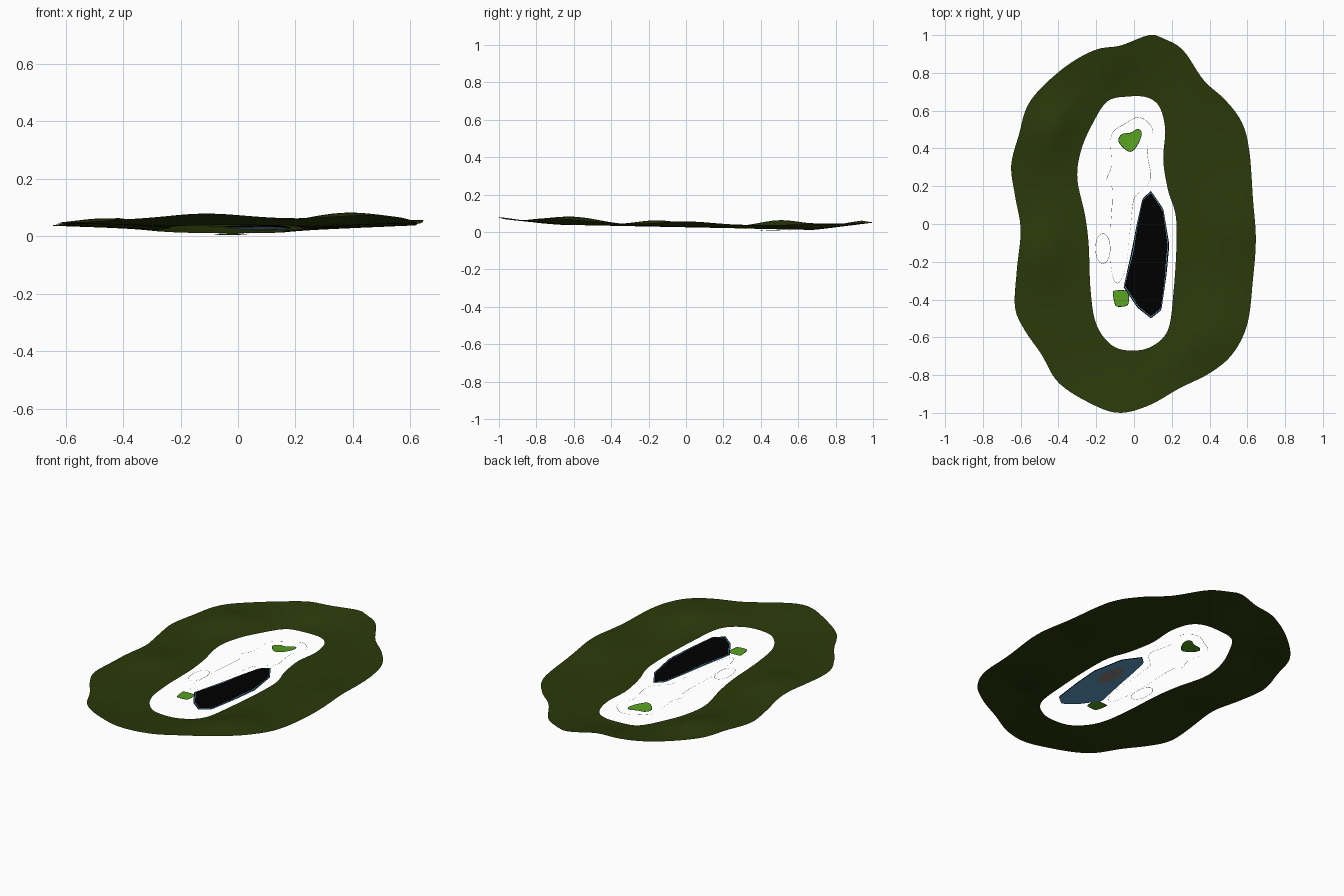
import bpy, bmesh, math
from mathutils import Vector

cube = bpy.data.objects.get("Cube")
if cube:
    bpy.data.objects.remove(cube, do_unlink=True)


def material(name, r, g, b):
    mat = bpy.data.materials.new(name)
    mat.use_nodes = True
    mat.diffuse_color = (r, g, b, 1)
    mat.node_tree.nodes["Principled BSDF"].inputs["Base Color"].default_value = (r, g, b, 1)
    return mat


dark_green = material("dark_green", .024, .041, .003)
bright_green = material("bright_green", .098, .36, .014)
black = material("black", 0, 0, 0)
light_blue = material("light_blue", .11, .35, .58)
tan = material("tan", .26, .24, .22)
grey = material("grey", .2, .2, .2)


def resample(points, count, smooth=True):
    """Closed loop through the points, evenly spaced along its length."""
    pts = [Vector(p) for p in points]
    n = len(pts)
    dense = []
    for i in range(n):
        a, b, c, d = (pts[(i + k) % n] for k in (-1, 0, 1, 2))
        for s in range(12):
            t = s / 12
            if smooth:
                p = b + (c - a) * t / 2 + (a - b * 2.5 + c * 2 - d / 2) * t * t
                p += (b * 1.5 - a / 2 - c * 1.5 + d / 2) * t ** 3
            else:
                p = b.lerp(c, t)
            dense.append(p)
    dense.append(dense[0])
    steps = [(q - p).length for p, q in zip(dense, dense[1:])]
    spacing = sum(steps) / count
    loop, travelled = [], 0
    for p, q, step in zip(dense, dense[1:], steps):
        while len(loop) < count and len(loop) * spacing <= travelled + step:
            loop.append(p.lerp(q, (len(loop) * spacing - travelled) / step))
        travelled += step
    return loop


def ground(p):
    """Height of the gently sloping hollow inside the banks."""
    dip = math.exp(-((p.x + .03) ** 2 + (p.y - .47) ** 2) / .0144)
    return .025 - .02 * p.y - .0126 * dip


# Mounds on the bank: x, y, height, radius
mounds = [(.38, -.6, .037, .2), (-.12, -1, .014, .18), (-.4, .5, .037, .16),
          (-.45, -.15, .028, .16), (-.1, .9, .014, .15), (.6, 0, .02, .2)]


def bank(p, t):
    """Height of the bank at fraction t from the inner to the outer edge."""
    z = ground(p) + t * (.012 + .012 * p.y + .02 * p.y ** 2)
    for x, y, height, radius in mounds:
        away = (p.x - x) ** 2 + (p.y - y) ** 2
        z += min(1, t * 2) * height * math.exp(-away / radius ** 2)
    return z


def sheet(name, outer, inner, rings, height, mat, flip=False):
    """Skin between two matching loops, with its height from a function."""
    bm = bmesh.new()
    rows = []
    for r in range(rings + 1):
        t = r / rings
        row = []
        for a, b in zip(outer, inner):
            p = a.lerp(b, t)
            row.append(bm.verts.new((p.x, p.y, height(p, 1 - t))))
        rows.append(row)
    n = len(outer)
    for a, b in zip(rows, rows[1:]):
        for i in range(n):
            j = (i + 1) % n
            face = bm.faces.new((a[i], a[j], b[j], b[i]))
            face.smooth = True
    bmesh.ops.remove_doubles(bm, verts=bm.verts, dist=.0001)
    if flip:
        bmesh.ops.reverse_faces(bm, faces=bm.faces)
    mesh = bpy.data.meshes.new(name)
    bm.to_mesh(mesh)
    bm.free()
    mesh.materials.append(mat)
    obj = bpy.data.objects.new(name, mesh)
    bpy.context.collection.objects.link(obj)


def middle(loop):
    return sum(loop, Vector((0, 0))) / len(loop)


def inset(loop, depth):
    """The loop drawn in towards its middle (or out, if negative)."""
    centre = middle(loop)
    return [p + (centre - p).normalized() * depth for p in loop]


def patch(name, loop, lift, mat):
    """Thin plate lying on (or, with negative lift, under) the ground level."""
    sheet(name, loop, [middle(loop)] * len(loop), 6,
          lambda p, t: ground(p) + lift, mat, flip=lift < 0)


def ribbon(name, loop, width, lift, mat):
    """Narrow border drawn along a loop."""
    sheet(name, loop, inset(loop, width), 1, lambda p, t: ground(p) + lift, mat)


# Raised bank around the open middle of the course
outer_edge = resample([
    (.08, 1), (-.07, .945), (-.21, .92), (-.38, .82), (-.55, .65), (-.61, .47),
    (-.65, .31), (-.63, .15), (-.6, -.03), (-.62, -.24), (-.63, -.44), (-.58, -.56),
    (-.49, -.69), (-.4, -.84), (-.23, -.95), (-.08, -1), (.08, -.96), (.24, -.87),
    (.4, -.79), (.52, -.69), (.6, -.53), (.63, -.29), (.645, -.08), (.63, .13),
    (.61, .39), (.57, .54), (.48, .66), (.37, .76), (.26, .92), (.16, .98)], 160)
inner_edge = resample([
    (-.03, .675), (-.14, .65), (-.22, .53), (-.28, .39), (-.3, .24), (-.26, .05),
    (-.24, -.11), (-.23, -.35), (-.2, -.53), (-.12, -.64), (-.02, -.67), (.09, -.65),
    (.18, -.56), (.21, -.35), (.225, -.11), (.22, .05), (.18, .18), (.155, .34),
    (.165, .5), (.135, .62), (.07, .67)], 160)
sheet("grass_bank", outer_edge, inner_edge, 14, bank, dark_green)

# Pond: dark surface with a blue line inside its rim, blue underside, tan bed
pond = resample([
    (.09, .175), (.045, .135), (.015, 0), (-.01, -.13), (-.055, -.335), (.02, -.445),
    (.09, -.5), (.145, -.455), (.172, -.27), (.187, -.11), (.155, .08)], 88, False)
patch("pond_surface", pond, .003, black)
ribbon("pond_rim", inset(pond, .006), .004, .0036, light_blue)
patch("pond_underside", pond, -.0015, light_blue)
bed = resample([(.1, .02), (.055, -.04), (.045, -.13), (.08, -.19), (.125, -.16),
                (.135, -.06)], 32)
patch("pond_bed", bed, -.0025, tan)

# Putting green and tee, each with a dark border
green = resample([(.015, .5), (-.02, .48), (-.06, .475), (-.08, .445), (-.06, .41),
                  (-.02, .385), (.01, .41), (.035, .46), (.035, .492)], 40)
tee = resample([(-.04, -.355), (-.1, -.355), (-.108, -.37), (-.1, -.42), (-.085, -.435),
                (-.04, -.43), (-.03, -.41), (-.03, -.37)], 40)
for name, loop in (("putting_green", green), ("tee", tee)):
    patch(name, loop, .001, bright_green)
    ribbon(name + "_border", inset(loop, -.003), .003, .001, black)

# Fairway and bunker borders
fairway = resample([
    (.03, .565), (-.05, .53), (-.12, .47), (-.12, .31), (-.145, .235), (-.115, .18),
    (-.125, -.05), (-.12, -.24), (-.09, -.315), (-.045, -.24), (-.02, -.03), (0, .13),
    (.045, .18), (.09, .245), (.07, .39), (.1, .5)], 160)
bunker = [Vector((.04 * math.cos(a) - .165, .08 * math.sin(a) - .13))
          for a in (math.tau * i / 40 for i in range(40))]
ribbon("fairway_border", fairway, .002, 0, grey)
ribbon("bunker_border", bunker, .002, 0, grey)
